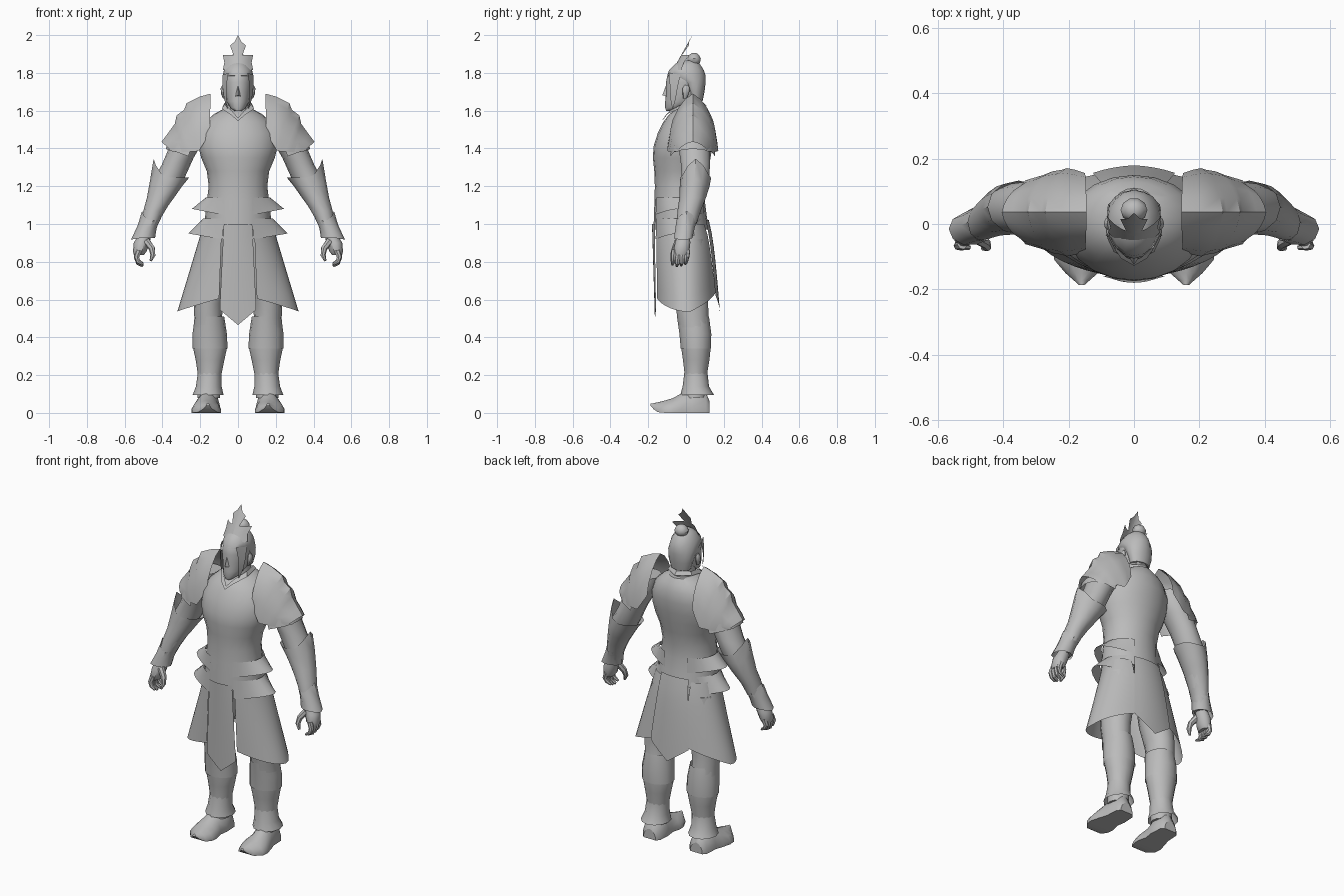
import bpy, bmesh, math
from mathutils import Vector

grey = bpy.data.materials.new("plain_grey")
grey.diffuse_color = (0.5, 0.5, 0.5, 1)


def finish(name, verts, faces, mirror=False, angle=40):
    """Make a smooth-shaded object, optionally mirrored across x."""
    mesh = bpy.data.meshes.new(name)
    mesh.from_pydata(verts, [], faces)
    bm = bmesh.new()
    bm.from_mesh(mesh)
    bmesh.ops.remove_doubles(bm, verts=bm.verts, dist=0.0005)
    bmesh.ops.recalc_face_normals(bm, faces=bm.faces)
    bm.to_mesh(mesh)
    bm.free()
    mesh.materials.append(grey)
    obj = bpy.data.objects.new(name, mesh)
    bpy.context.collection.objects.link(obj)
    if mirror:
        obj.modifiers.new("mirror", 'MIRROR').use_mirror_merge = False
    bpy.ops.object.select_all(action='DESELECT')
    obj.select_set(True)
    bpy.context.view_layer.objects.active = obj
    bpy.ops.object.shade_smooth_by_angle(angle=math.radians(angle))
    return obj


def rings_to_faces(count, n, cap):
    faces = [(r * n + i, r * n + (i + 1) % n, (r + 1) * n + (i + 1) % n, (r + 1) * n + i)
             for r in range(count - 1) for i in range(n)]
    if cap:
        faces += [tuple(range(n)), tuple(range((count - 1) * n, count * n))]
    return faces


def tube(name, rings, n=14, mirror=False, cap=True, angle=40, peak=False):
    """Stack of level ellipses: (x, z, half width, y front, y back, outward tilt or peak)."""
    verts = []
    for x, z, hw, yf, yb, *tilt in rings:
        t = tilt[0] if tilt else 0
        for i in range(n):
            c, s = math.cos(2 * math.pi * i / n), math.sin(2 * math.pi * i / n)
            lift = max(0, c) ** 3 if peak else c
            verts.append((x + hw * c, (yf + yb) / 2 + (yb - yf) / 2 * s, z + t * lift))
    return finish(name, verts, rings_to_faces(len(rings), n, cap), mirror, angle)


def grid(name, rows, mirror=False, angle=40):
    """Sheet through rows of points."""
    w = len(rows[0])
    verts = [p for row in rows for p in row]
    faces = [(r * w + c, r * w + c + 1, (r + 1) * w + c + 1, (r + 1) * w + c)
             for r in range(len(rows) - 1) for c in range(w - 1)]
    return finish(name, verts, faces, mirror, angle)


def limb(name, points, radii, n=7):
    """Round tube along a free path, used for fingers."""
    pts = [Vector(p) for p in points]
    verts = []
    for k, p in enumerate(pts):
        d = (pts[min(k + 1, len(pts) - 1)] - pts[max(k - 1, 0)]).normalized()
        u = d.cross(Vector((0, 1, 0.1))).normalized()
        v = d.cross(u)
        verts += [p + radii[k] * (u * math.cos(a) + v * math.sin(a))
                  for a in [2 * math.pi * i / n for i in range(n)]]
    return finish(name, verts, rings_to_faces(len(pts), n, True), True)


# Torso, neck and collar
tube("torso", [(0, .97, .178, -.172, .122), (0, 1.04, .174, -.17, .11), (0, 1.12, .165, -.167, .10),
               (0, 1.2, .155, -.165, .10), (0, 1.28, .165, -.168, .115), (0, 1.35, .195, -.175, .13),
               (0, 1.41, .21, -.172, .14), (0, 1.48, .205, -.15, .15), (0, 1.54, .175, -.12, .145),
               (0, 1.58, .13, -.09, .13), (0, 1.61, .075, -.05, .11)], 20)
tube("neck", [(0, 1.55, .075, -.07, .09), (0, 1.62, .06, -.05, .085), (0, 1.70, .058, -.05, .08)], 12)
grid("collar", [[(0, -.128, 1.545), (.04, -.105, 1.58), (.085, -.035, 1.61), (.08, .06, 1.625), (0, .11, 1.625)],
                [(0, -.113, 1.562), (.033, -.085, 1.60), (.072, -.02, 1.635), (.068, .05, 1.645), (0, .09, 1.645)]],
     True)

# Pointed hip plates jutting from the sides of the waist only
for zt, zb, w0, reach in [(1.14, 1.05, .166, .24), (1.03, .92, .178, .26)]:
    rows = []
    for f in (0, .5, 1):
        row = []
        for i in range(11):
            a = math.radians(-65 + 13 * i)
            point = max(0, math.cos(a * 1.38)) ** 1.5
            w = w0 + (reach - w0) * f * point
            y = -.03 + (.14 if a < 0 else .135) * math.sin(a) * (1 + .03 * f)
            row.append((w * math.cos(a) + .004, y, zt + (zb - zt) * f + .03 * f * point))
        rows.append(row)
    grid("hip_plate", rows, True)


# Skirt panels hung on one flared shape
def skirt_size(z, side, extra=0):
    f = max(0, (1.0 - z) / .46)
    depth = .174 - .014 * f if side < 0 else .115 + .058 * f ** .6
    return .182 + .138 * f, depth + extra


def panel(name, side, top, half_top, half_low, low, tip):
    rows = []
    for r in range(8):
        f = r / 7
        row = []
        for c in range(-4, 5):
            s = c / 4
            z = top + (tip + (low - tip) * abs(s) - top) * f
            x = s * (half_top + (half_low - half_top) * min(1, f * 1.1))
            hw, depth = skirt_size(z, side, .006)
            row.append((x, side * depth * math.sqrt(1 - (x / hw) ** 2), z))
        rows.append(row)
    return grid(name, rows)


panel("front_skirt_panel", -1, 1.0, .075, .095, .545, .465)
panel("back_skirt_panel", 1, 1.02, .09, .125, .62, .53)

rows = []
for r in range(7):
    f = r / 6
    row = []
    for c in range(17):
        s = c / 16
        low = .605 - .07 * math.sin(math.pi * s / 1.1) if s < .55 else .535 + .1 * (s - .55) / .45
        z = 1.0 + (low - 1.0) * f
        hw = skirt_size(z, -1)[0]
        a0 = -math.acos((.085 + .015 * f) / hw)
        a = a0 + (math.acos(.10 / hw) - a0) * s
        row.append((hw * math.cos(a), skirt_size(z, a)[1] * math.sin(a), z))
    rows.append(row)
grid("side_skirt_panel", rows, True)

# Legs, boot cuffs and shin guards
tube("leg", [(.12, .92, .085, -.10, .10), (.14, .70, .088, -.08, .118), (.157, .58, .078, -.06, .12),
             (.158, .50, .073, -.047, .12), (.15, .42, .089, -.035, .134), (.148, .35, .091, -.028, .133),
             (.148, .28, .076, -.018, .126), (.15, .20, .062, -.008, .112), (.155, .08, .06, -.01, .105)], 14, True)
tube("boot_cuff", [(.15, .21, .063, -.009, .114), (.155, .14, .068, -.018, .122), (.158, .095, .082, -.03, .148)],
     12, True, False)
tube("shin_guard", [(.15, .51, .077, -.05, .124), (.15, .42, .091, -.037, .136), (.148, .34, .093, -.03, .135)],
     14, True, False)
# Shoe sections: y, half width, sole height, top height
rows = []
for y, w, lo, hi in [(.125, .04, 0, .06), (.105, .058, 0, .11), (.03, .062, 0, .13), (-.02, .066, 0, .105),
                     (-.07, .079, 0, .078), (-.11, .076, 0, .066), (-.15, .05, .004, .056),
                     (-.172, .025, .02, .051), (-.187, .008, .038, .05)]:
    x = .168 - .012 * (y > 0) - .008 * (y < -.12)
    rows.append([(x + w * px, y, lo + (hi - lo) * pz) for px, pz in
                 [(-1, 0), (-1, .25), (-.8, .6), (-.4, .9), (0, 1), (.4, .9), (.8, .6), (1, .25), (1, 0), (-1, 0)]])
grid("shoe", rows, True, 50)
finish("shoe_heel", rows[0][:9], [tuple(range(9))], True)

# Arms, bracers and cuffs
tube("upper_arm", [(.22, 1.55, .07, -.03, .11), (.25, 1.48, .09, -.045, .13), (.285, 1.40, .09, -.04, .13, -.02),
                   (.32, 1.33, .085, -.03, .13, -.02), (.36, 1.25, .08, -.025, .125), (.41, 1.14, .066, -.03, .10),
                   (.46, 1.02, .045, -.045, .055), (.485, .93, .036, -.05, .03)], 14, True)
tube("bracer", [(.353, 1.245, .094, -.03, .133, .10), (.38, 1.20, .084, -.033, .125, .04),
                (.41, 1.14, .072, -.035, .106), (.445, 1.07, .056, -.045, .078), (.468, 1.0, .046, -.05, .056)],
     12, True, False, 40, True)
tube("wrist_cuff", [(.462, 1.02, .046, -.053, .063, .05), (.48, .985, .05, -.058, .05, .01),
                    (.503, .925, .064, -.066, .036, -.01)], 10, True, False, 40, True)

# Hands with curled fingers
tube("palm", [(.49, .95, .033, -.045, .022), (.51, .90, .042, -.06, .025), (.52, .855, .036, -.07, .02),
              (.525, .835, .026, -.064, .012)], 10, True)
for i in range(4):
    y = -.062 + .023 * i
    d = .008 * abs(i - 1.3)
    limb("finger", [(.525, y, .86), (.537, y - .004, .825), (.528, y - .007, .79 + d), (.503, y - .01, .775 + d)],
         [.016, .015, .012, .007])
limb("thumb", [(.485, -.04, .91), (.455, -.058, .87), (.45, -.07, .835), (.462, -.075, .805)],
     [.02, .017, .014, .007])

# Layered shoulder armour: (x, z of ridge, half depth, lower x, lower z)
rows = []
for x, z, h, lx, lz in [(.145, 1.69, .12, .15, 1.48), (.20, 1.675, .13, .18, 1.43), (.272, 1.64, .135, .205, 1.39),
                        (.285, 1.605, .13, .22, 1.385), (.325, 1.575, .125, .25, 1.385), (.335, 1.53, .115, .275, 1.38),
                        (.375, 1.475, .10, .315, 1.38), (.405, 1.435, .075, .35, 1.385)]:
    row = []
    for i in range(-4, 5):
        s = abs(i) / 4
        drop = .5 * (1 - math.cos(s * math.pi / 2)) + .5 * s ** 1.2
        out = .5 * math.sin(s * math.pi / 2) + .5 * min(1, s * 1.15)
        row.append((x + (lx - x) * drop, .036 + math.copysign(h * out, i), z + (lz - z) * drop))
    rows.append(row)
grid("shoulder_armour", rows, True, 35)
grid("shoulder_rim", [[(x + .012 * k, .036 + y * (1 + .03 * k), z - .042 * k) for x, y, z in
                       [(.25, -.115, 1.40), (.32, -.095, 1.425), (.36, -.05, 1.435), (.37, 0, 1.44),
                        (.36, .05, 1.435), (.32, .095, 1.425), (.25, .115, 1.40)]] for k in (0, 1)], True)

# Head, nose and ears
tube("head", [(0, 1.598, .018, -.105, -.07), (0, 1.615, .042, -.11, -.01), (0, 1.65, .06, -.11, .06),
              (0, 1.70, .069, -.106, .085), (0, 1.75, .074, -.106, .095), (0, 1.79, .072, -.098, .094),
              (0, 1.83, .05, -.07, .075), (0, 1.85, .02, -.03, .04)], 16, False, True, 60)
finish("nose", [(0, -.104, 1.74), (-.016, -.10, 1.675), (.016, -.10, 1.675), (0, -.125, 1.682)],
       [(0, 1, 3), (0, 3, 2), (1, 2, 3)], False, 80)
tube("ear", [(.074, 1.665, .006, -.015, .002), (.08, 1.69, .010, -.018, .016), (.081, 1.72, .011, -.018, .02),
             (.078, 1.735, .005, -.008, .012)], 8, True)
# Hair cap swept to a top knot, with locks by the temples
tube("hair", [(0, 1.65, .06, .01, .088), (0, 1.70, .074, .0, .098), (0, 1.75, .081, -.03, .104),
              (0, 1.785, .082, -.099, .104), (0, 1.815, .074, -.09, .094), (0, 1.845, .055, -.06, .075),
              (0, 1.865, .03, -.03, .055)], 16, False, True, 60)
grid("temple_lock", [[(.05, -.092, 1.80), (.081, -.03, 1.79)], [(.062, -.085, 1.73), (.081, -.045, 1.72)],
                     [(.06, -.082, 1.66), (.073, -.055, 1.66)], [(.055, -.072, 1.61), (.056, -.07, 1.608)]], True)
tube("top_knot", [(0, 1.84, .02, .02, .06), (0, 1.855, .036, .01, .076), (0, 1.875, .041, .005, .08),
                  (0, 1.895, .03, .015, .07), (0, 1.905, .012, .03, .055)], 10)

# Pointed crown plate wrapped round the top of the head, leaning back
half = [(.08, 1.815), (.072, 1.855), (.08, 1.895), (.045, 1.875), (.022, 1.89), (.042, 1.945), (.018, 1.965), (0, 2.0)]
grid("crown", [[(x * k, -.07 + (z - 1.815) * .56 + 7 * (x * k) ** 2, z) for x, z in half]
               for k in (1, .75, .5, .25, 0)], True)
